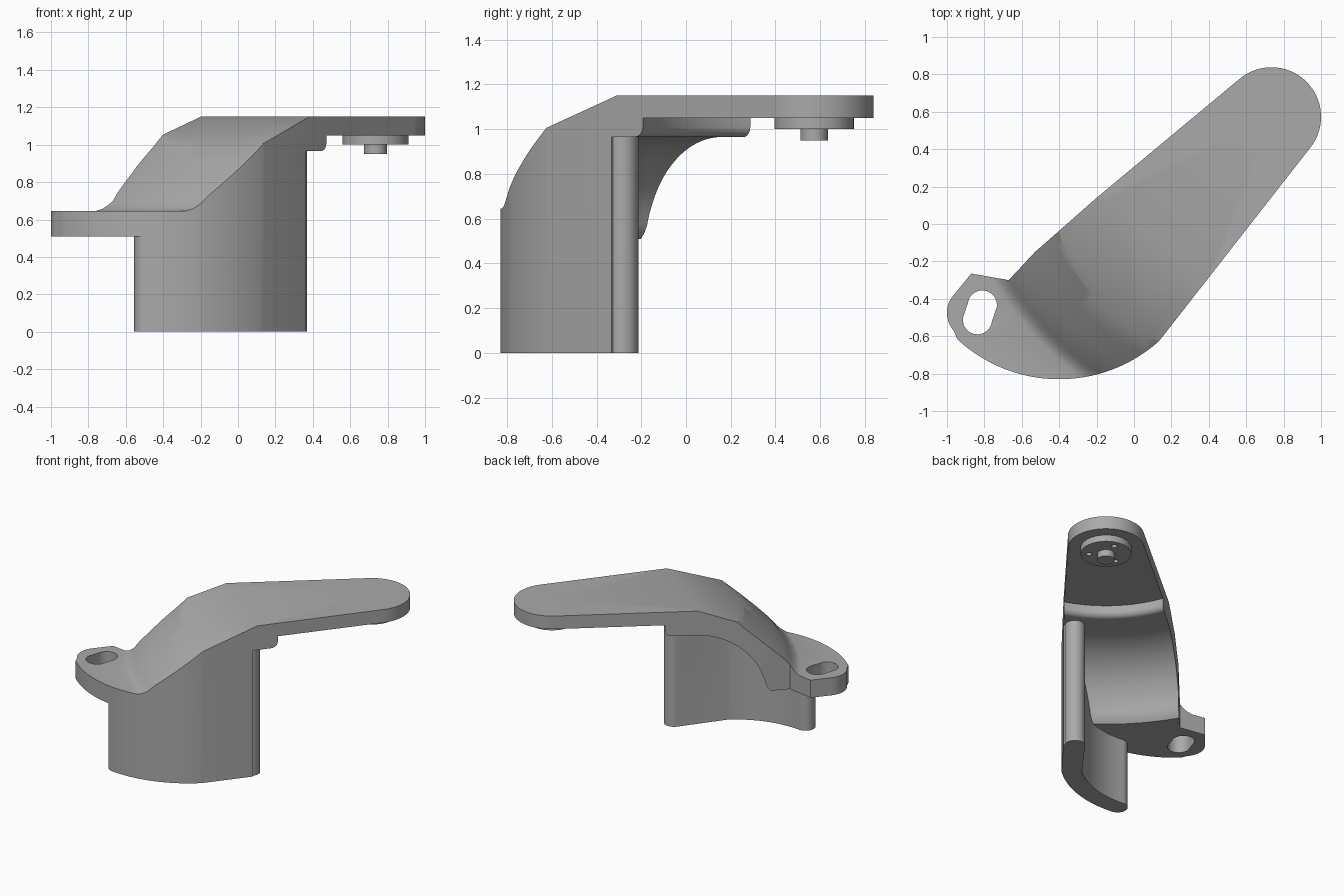
import bpy, bmesh, math
from mathutils import Vector, Matrix

if "Cube" in bpy.data.objects:
    bpy.data.objects.remove(bpy.data.objects["Cube"])

P = (0.735, 0.573)        # axis of the arm tip; the arch and shoulder are turned about it
HUB = (-0.4, -0.03)       # centre of the outer skirt arc
U = Vector((0.615, 0.788, 0)).normalized()   # arm direction

metal = bpy.data.materials.new("grey_plastic")
metal.diffuse_color = (0.4, 0.4, 0.4, 1)
metal.use_nodes = True
metal.node_tree.nodes["Principled BSDF"].inputs["Base Color"].default_value = metal.diffuse_color


def arc(c, r, a0, a1, n):
    return [(c[0] + r * math.cos(math.radians(a0 + (a1 - a0) * i / n)),
             c[1] + r * math.sin(math.radians(a0 + (a1 - a0) * i / n))) for i in range(n + 1)]


def finish(bm, name):
    bmesh.ops.recalc_face_normals(bm, faces=bm.faces)
    me = bpy.data.meshes.new(name)
    bm.to_mesh(me)
    bm.free()
    ob = bpy.data.objects.new(name, me)
    bpy.context.collection.objects.link(ob)
    me.materials.append(metal)
    return ob


def prism(name, pts, z0, z1):
    bm = bmesh.new()
    f = bm.faces.new([bm.verts.new((x, y, z0)) for x, y in pts])
    g = bmesh.ops.extrude_face_region(bm, geom=[f])
    bmesh.ops.translate(bm, vec=(0, 0, z1 - z0),
                        verts=[v for v in g["geom"] if isinstance(v, bmesh.types.BMVert)])
    return finish(bm, name)


def turned(name, prof, steps=160):
    """Revolve an open (r, z) profile, starting and ending on the axis, about P."""
    bm = bmesh.new()
    vs = [bm.verts.new((P[0] + r, P[1], z)) for r, z in prof]
    es = [bm.edges.new(p) for p in zip(vs, vs[1:])]
    bmesh.ops.spin(bm, geom=vs + es, cent=(P[0], P[1], 0), axis=(0, 0, 1),
                   angle=math.tau, steps=steps, use_duplicate=False)
    bmesh.ops.remove_doubles(bm, verts=bm.verts, dist=1e-4)
    return finish(bm, name)


def boolean(ob, tool, op):
    m = ob.modifiers.new(op, 'BOOLEAN')
    m.operation, m.object, m.solver = op, tool, 'EXACT'
    bpy.context.view_layer.objects.active = ob
    bpy.ops.object.modifier_apply(modifier=m.name)
    bpy.data.objects.remove(tool)


def smooth(ob):
    bpy.ops.object.select_all(action='DESELECT')
    ob.select_set(True)
    bpy.context.view_layer.objects.active = ob
    bpy.ops.object.shade_smooth_by_angle(angle=math.radians(28))


# Underside: flat arm, rounded lip, concave arch, flange
under = [(0, 1.05), (0.81, 1.05)] + arc((0.855, 1.01), 0.045, 180, 270, 8)
under += arc((1.0, 0.465), 0.5, 90, 12, 24) + [(1.505, 0.535), (1.525, 0.51)]
body = turned("bracket_body", under + [(2.1, 0.51), (2.1, 1.3), (0, 1.3)])

# Curved skirt wall below, rounded at both ends, oversized on the outside
side = Vector((-0.788, 0.617))
end = (0.300, -0.283)
wall = arc(HUB, 0.66, 263.3, 310, 24)
wall += arc(end, 0.07, 142, -38, 16)
wall += [(0.45, -0.42), (0.25, -0.85), (-0.4, -1.0), (-0.49, -1.0)]
wall += arc((-0.485, -0.755), 0.07, 265, 90, 16)
boolean(body, prism("skirt", wall, 0, 1.2), 'UNION')

# Plan outline: arm with round tip, notch, slotted ear, outer arc
outline = arc(P, 0.265, -38, 130, 40)
outline += [(-0.2, 0.14), (-0.41, -0.045), (-0.53, -0.15), (-0.67, -0.30), (-0.87, -0.265)]
outline += arc((-0.855, -0.475), 0.145, 140, 222, 14)
outline += arc(HUB, 0.80, 227, 312, 48)
boolean(body, prism("outline", outline, -0.1, 1.5), 'INTERSECT')

# Turned shoulder that falls from the arm to the flange
top = [(0, 1.15), (1.2, 1.15), (1.30, 1.045), (1.345, 1.0), (1.45, 0.905), (1.55, 0.81),
       (1.62, 0.74), (1.65, 0.703), (1.67, 0.68), (1.695, 0.658), (1.725, 0.645)]
boolean(body, turned("shoulder_cut", top + [(2.4, 0.645), (2.4, 1.6), (0, 1.6)]), 'DIFFERENCE')

# Sloped flat between arm and shoulder
wedge = prism("slope_cut", [(0.266, 1.25), (-1.6, 0.574), (-1.6, 1.25)], -2, 2)
V = Vector((0, 0, 1)).cross(U)
wedge.data.transform(Matrix(((U.x, 0, V.x, 0), (U.y, 0, V.y, 0), (0, 1, 0, 0), (0, 0, 0, 1))))
bm = bmesh.new()
bm.from_mesh(wedge.data)
bmesh.ops.recalc_face_normals(bm, faces=bm.faces)
bm.to_mesh(wedge.data)
bm.free()
boolean(body, wedge, 'DIFFERENCE')

# Slot in the ear
slot = arc((-0.811, -0.433), 0.078, -8, 172, 14) + arc((-0.837, -0.512), 0.078, 172, 352, 14)
boolean(body, prism("slot_cut", slot, 0.3, 1), 'DIFFERENCE')
smooth(body)

# Round pad with three small holes and a centre pin under the tip
pad = prism("pivot_pad", arc(P, 0.177, 0, 354, 59), 1.0, 1.055)
for c in arc(P, 0.12, 78, 318, 2):
    boolean(pad, prism("hole_cut", arc(c, 0.02, 0, 345, 23), 0.9, 1.045), 'DIFFERENCE')
smooth(pad)
smooth(prism("pivot_pin", arc(P, 0.061, 0, 350, 35), 0.95, 1.01))
